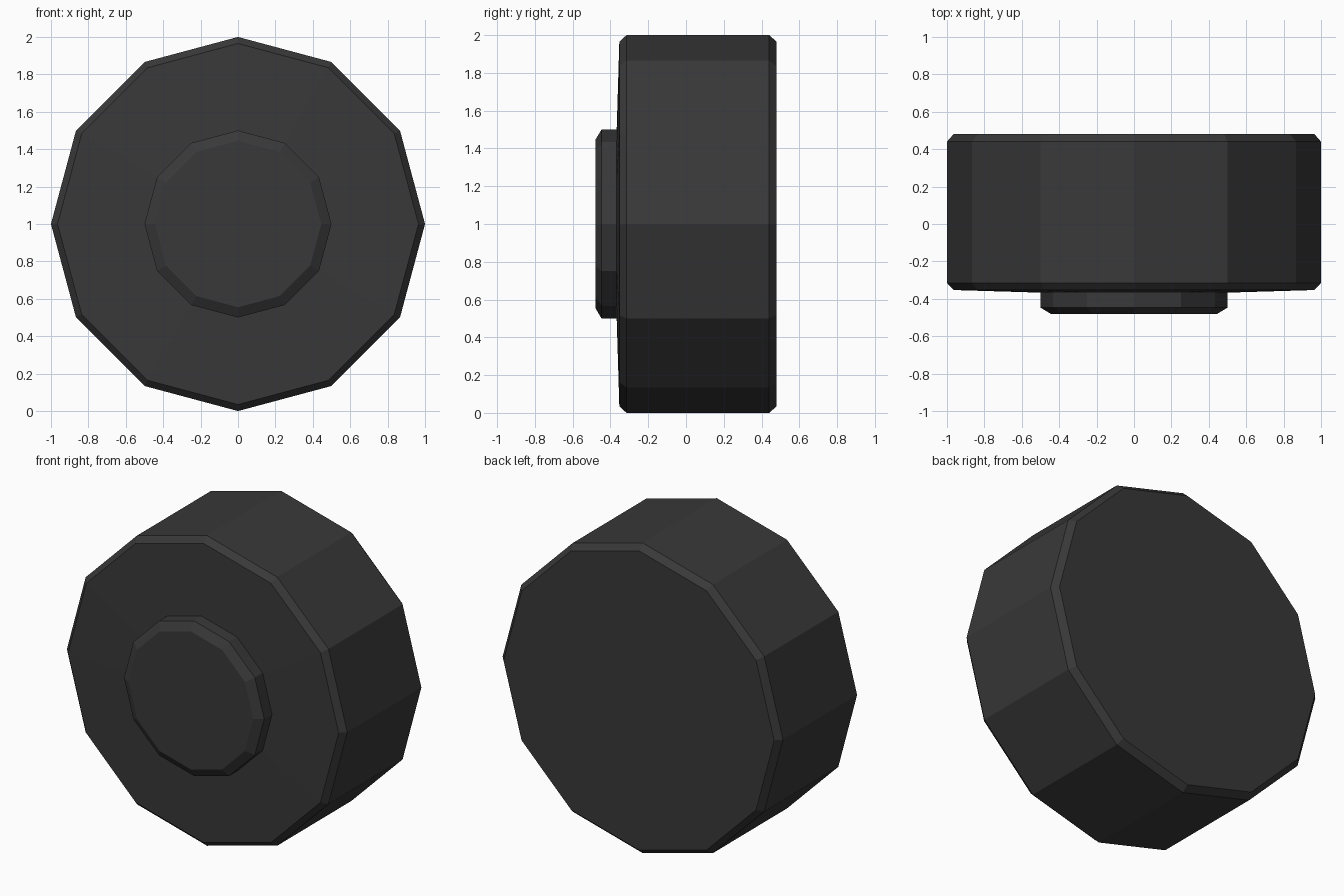
import bpy, bmesh
from math import sin, cos, pi

if "Cube" in bpy.data.objects:
    bpy.data.objects.remove(bpy.data.objects["Cube"])

SIDES = 12
# Wheel profile from back to hub: (radius, y)
profile = [(0.965, 0.48), (1.0, 0.44), (1.0, -0.315), (0.965, -0.353),
           (0.5, -0.367), (0.5, -0.447), (0.445, -0.48)]

bm = bmesh.new()
rings = [[bm.verts.new((r * cos(2 * pi * i / SIDES), y, 1 + r * sin(2 * pi * i / SIDES)))
          for i in range(SIDES)] for r, y in profile]

# Tread, bevels, side wall and hub
for a, b in zip(rings, rings[1:]):
    for i in range(SIDES):
        j = (i + 1) % SIDES
        bm.faces.new((a[i], a[j], b[j], b[i]))

# Back and hub caps
bm.faces.new(rings[0])
bm.faces.new(rings[-1])
bmesh.ops.recalc_face_normals(bm, faces=bm.faces)

mesh = bpy.data.meshes.new("wheel")
bm.to_mesh(mesh)
bm.free()
wheel = bpy.data.objects.new("wheel", mesh)
bpy.context.collection.objects.link(wheel)

# Dark rubber
mat = bpy.data.materials.new("dark_rubber")
mat.diffuse_color = (0.04, 0.04, 0.04, 1)
mat.use_nodes = True
mat.node_tree.nodes["Principled BSDF"].inputs["Base Color"].default_value = mat.diffuse_color
mesh.materials.append(mat)
